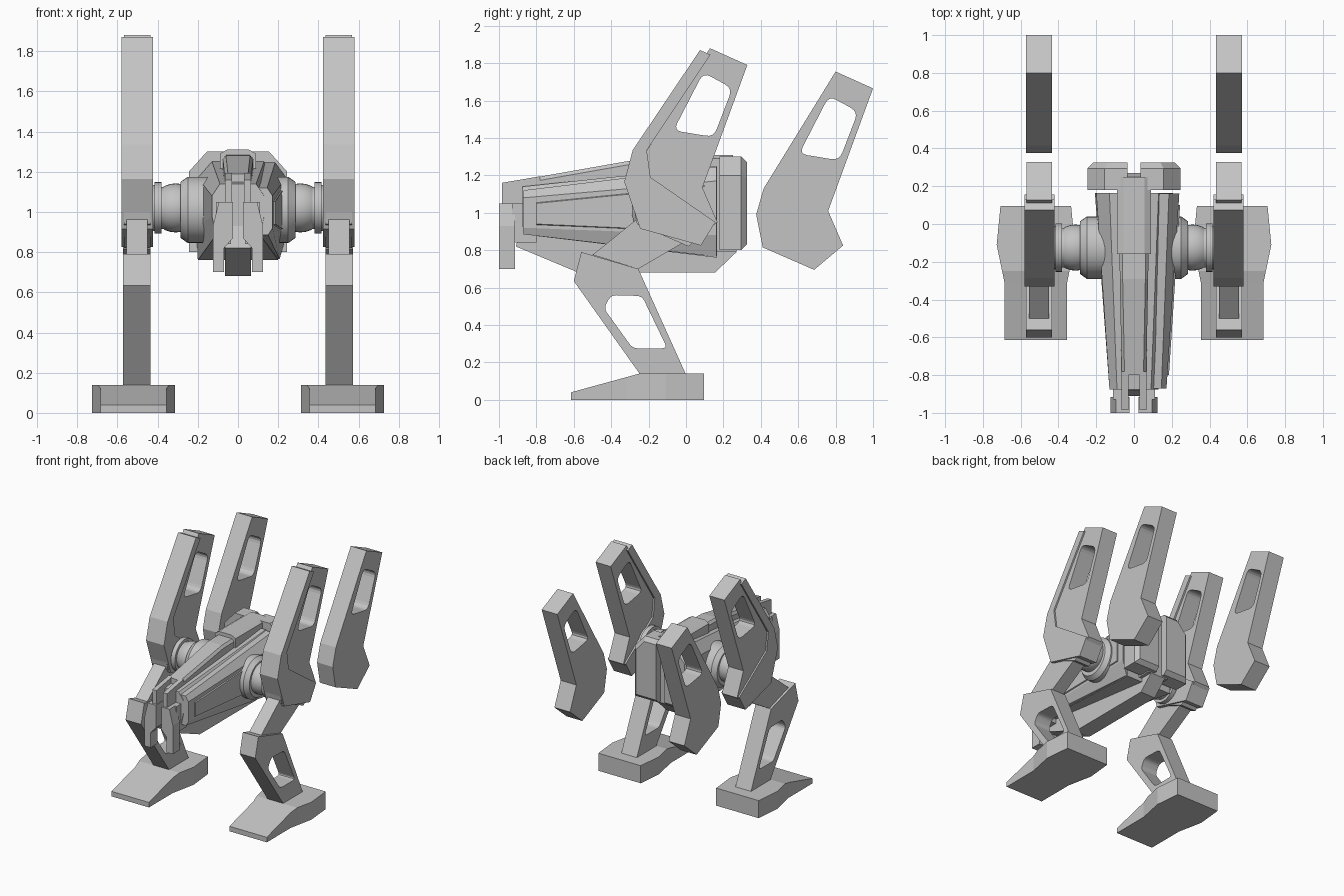
import bpy, bmesh, math
from mathutils import Vector

if "Cube" in bpy.data.objects:
    bpy.data.objects.remove(bpy.data.objects["Cube"])

grey = bpy.data.materials.new("light grey")
grey.diffuse_color = (0.55, 0.55, 0.55, 1)
grey.use_nodes = True
grey.node_tree.nodes["Principled BSDF"].inputs["Base Color"].default_value = grey.diffuse_color


def finish(name, bm):
    bmesh.ops.recalc_face_normals(bm, faces=bm.faces)
    me = bpy.data.meshes.new(name)
    bm.to_mesh(me)
    bm.free()
    me.materials.append(grey)
    ob = bpy.data.objects.new(name, me)
    bpy.context.collection.objects.link(ob)
    return ob


def rounded(pts, r, n=4):
    """Round the corners of a closed outline."""
    out = []
    for i, p in enumerate(pts):
        p = Vector(p)
        a = (Vector(pts[i - 1]) - p).normalized() * r + p
        b = (Vector(pts[(i + 1) % len(pts)]) - p).normalized() * r + p
        for k in range(n + 1):
            t = k / n
            out.append(a * (1 - t) ** 2 + p * 2 * t * (1 - t) + b * t * t)
    return out


def slab(name, outline, x0, x1, hole=None):
    """Side profile (y, z), with an optional hole, extruded along x."""
    bm = bmesh.new()
    for loop in [outline] + ([hole] if hole else []):
        vs = [bm.verts.new((x0, p[0], p[1])) for p in loop]
        for i in range(len(vs)):
            bm.edges.new((vs[i - 1], vs[i]))
    bmesh.ops.triangle_fill(bm, edges=bm.edges[:], use_beauty=True)
    bmesh.ops.dissolve_limit(bm, angle_limit=0.01, verts=[], edges=bm.edges[:])
    res = bmesh.ops.extrude_face_region(bm, geom=bm.faces[:], use_keep_orig=True)
    moved = [v for v in res["geom"] if isinstance(v, bmesh.types.BMVert)]
    bmesh.ops.translate(bm, verts=moved, vec=(x1 - x0, 0, 0))
    return finish(name, bm)


def loft(name, sections):
    """Join cross-sections (y, [(x, z)...]) one after another along y."""
    bm = bmesh.new()
    rings = [[bm.verts.new((x, y, z)) for x, z in pts] for y, pts in sections]
    n = len(rings[0])
    for a, b in zip(rings, rings[1:]):
        for i in range(n):
            j = (i + 1) % n
            bm.faces.new((a[i], a[j], b[j], b[i]))
    bm.faces.new(rings[0])
    bm.faces.new(rings[-1][::-1])
    return finish(name, bm)


def sym(half):
    return half + [(-x, z) for x, z in reversed(half)]


def lathe(name, profile, s, cy=-0.125, cz=1.02, n=32):
    """Profile (x, radius) turned about a sideways axis."""
    bm = bmesh.new()
    rings = []
    for x, r in profile:
        rings.append([bm.verts.new((s * x, cy + r * math.cos(2 * math.pi * i / n),
                                    cz + r * math.sin(2 * math.pi * i / n))) for i in range(n)])
    for a, b in zip(rings, rings[1:]):
        for i in range(n):
            bm.faces.new((a[i - 1], a[i], b[i], b[i - 1]))
    bm.faces.new(rings[0])
    bm.faces.new(rings[-1])
    ob = finish(name, bm)
    bpy.context.view_layer.objects.active = ob
    ob.select_set(True)
    bpy.ops.object.shade_smooth_by_angle(angle=math.radians(30))
    ob.select_set(False)


# profiles shared by both sides
wing = [(0.80, 1.755), (1.0, 1.665), (0.76, 1.01), (0.84, 0.825), (0.685, 0.695),
        (0.41, 0.815), (0.375, 0.99), (0.415, 1.13)]
wing_hole = rounded([(0.765, 1.625), (0.92, 1.54), (0.82, 1.28), (0.605, 1.315)], 0.045)
guard = [(0.075, 1.87), (0.13, 1.845), (-0.21, 1.335), (-0.19, 1.19), (0.157, 0.95),
         (0.08, 0.825), (-0.245, 0.915), (-0.33, 1.165), (-0.285, 1.335)]
shin = [(-0.56, 0.79), (-0.255, 0.70), (0, 0.135), (-0.245, 0.135), (-0.60, 0.635)]
shin_hole = rounded([(-0.40, 0.56), (-0.235, 0.555), (-0.10, 0.275), (-0.285, 0.275), (-0.44, 0.49)], 0.03)
thigh = [(-0.50, 0.775), (-0.22, 1.0), (0.02, 0.86), (-0.255, 0.70)]


def shift(pts):
    return [(p[0] - 0.672, p[1] + 0.125) for p in pts]


for s, side in ((1, "right"), (-1, "left")):
    # detached rear wing, front wing and its wrap-around guard
    slab(side + "_rear_wing", wing, s * 0.435, s * 0.573, wing_hole)
    slab(side + "_front_wing", shift(wing), s * 0.435, s * 0.568, shift(wing_hole))
    slab(side + "_wing_guard", guard, s * 0.422, s * 0.58)
    # leg
    slab(side + "_thigh", thigh, s * 0.45, s * 0.555)
    slab(side + "_shin", shin, s * 0.435, s * 0.572, shin_hole)
    # foot
    loft(side + "_foot", [(y, [(s * 0.52 - w, 0), (s * 0.52 + w, 0), (s * 0.52 + w, h), (s * 0.52 - w, h)])
                          for y, w, h in ((-0.615, 0.165, 0.04), (-0.315, 0.165, 0.122), (-0.25, 0.178, 0.14),
                                          (-0.11, 0.207, 0.14), (0.095, 0.187, 0.14))])
    # hip joint
    lathe(side + "_hip_socket", [(0.12, 0.165), (0.25, 0.165), (0.285, 0.14), (0.285, 0.10)], s, cz=1.01)
    lathe(side + "_hip_ball", [(0.31 - 0.122 * math.cos(a), 0.122 * math.sin(a))
                               for a in [math.pi * (i + 0.1) / 14.2 for i in range(15)]], s)
    lathe(side + "_hip_cap", [(0.355, 0.09), (0.365, 0.105), (0.38, 0.105), (0.38, 0.128),
                              (0.415, 0.128), (0.415, 0.115), (0.45, 0.115)], s)
    # jaw plate at the nose
    loft(side + "_jaw", [(y, [(s * x, z) for x, z in ((0.025, 0.87), (0.07, 0.82), (0.07, 0.70), (0.125, 0.70),
                                                      (0.125, 0.93), (0.095, 1.05), (0.025, 1.05))])
                         for y in (-1.0, -0.915)])
    slab(side + "_jaw_mount", [(-0.93, 0.84), (-0.80, 0.84), (-0.80, 1.05), (-0.93, 1.05)], s * 0.035, s * 0.11)
    # forked tip of the spine
    slab(side + "_spine_prong", [(-0.985, 1.16), (-0.78, 1.195), (-0.78, 0.95), (-0.985, 1.04)], s * 0.03, s * 0.065)
    # rear block, bevelled around its back
    loft(side + "_rear_block", [(y, [(s * 0.035, 0.80 + d), (s * (0.245 - d), 0.80 + d), (s * (0.245 - d), 1.20 - d / 2),
                                     (s * (0.155 - d / 2), 1.30 - d), (s * 0.035, 1.30 - d)])
                                for y, d in ((0.18, 0), (0.295, 0), (0.325, 0.03))])

# main hull
loft("hull", [(-0.875, sym([(0.09, 1.14), (0.13, 1.08), (0.13, 0.98), (0.11, 0.885)])),
              (0.165, sym([(0.13, 1.25), (0.20, 1.17), (0.207, 0.92), (0.20, 0.76)]))])
# raised armour on the right flank only
loft("flank_plate", [(-0.87, [(0.10, 1.12), (0.145, 1.12), (0.172, 1.08), (0.172, 0.92), (0.15, 0.885), (0.09, 0.885)]),
                     (0.162, [(0.12, 1.245), (0.185, 1.245), (0.24, 1.17), (0.24, 0.88), (0.207, 0.765), (0.12, 0.765)])])
loft("flank_inset", [(-0.80, [(0.165, 1.06), (0.185, 1.05), (0.185, 0.94), (0.165, 0.93)]),
                     (0.10, [(0.22, 1.16), (0.244, 1.14), (0.244, 0.90), (0.22, 0.89)])])
# spine along the top
loft("spine", [(-0.80, sym([(0.05, 1.19), (0.065, 1.17), (0.065, 0.95)])),
               (-0.29, sym([(0.06, 1.28), (0.075, 1.26), (0.075, 1.0)])),
               (0.18, sym([(0.06, 1.29), (0.08, 1.27), (0.08, 1.0)]))])
loft("spine_cap", [(y, sym([(0.055, 1.31), (0.09, 1.29), (0.09, 1.2)])) for y in (-0.16, 0.25)])
# keel underneath
slab("keel", [(-0.91, 0.82), (-0.575, 0.68), (0.155, 0.68), (0.27, 0.79), (0.27, 0.90), (-0.88, 0.93)], -0.065, 0.065)
# rear centre column
slab("rear_column", [(0.15, 0.79), (0.27, 0.79), (0.27, 1.22), (0.25, 1.29), (0.15, 1.29)], -0.09, 0.09)
